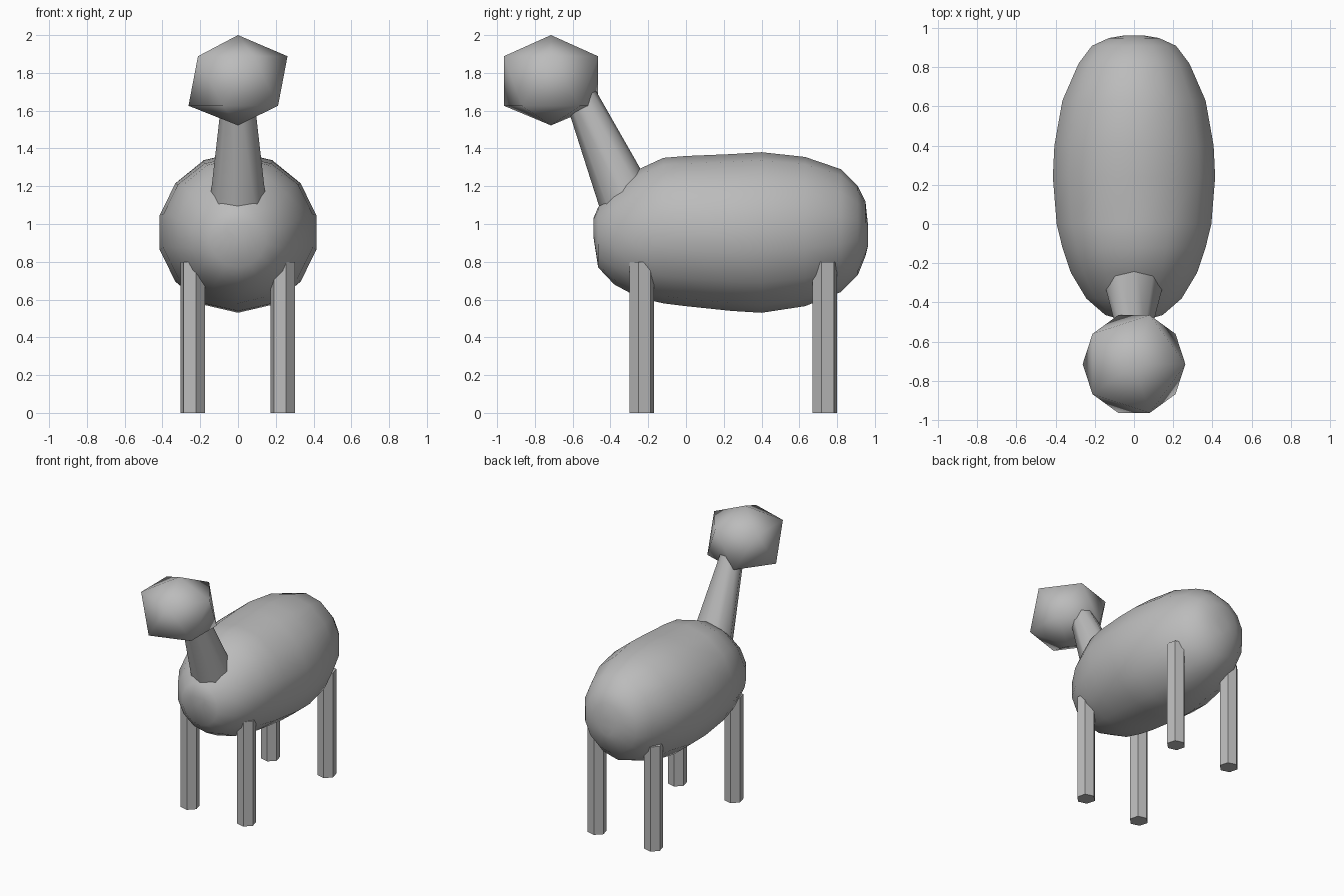
import bpy
import bmesh
import math
from mathutils import Vector, Quaternion

if "Cube" in bpy.data.objects:
    bpy.data.objects.remove(bpy.data.objects["Cube"], do_unlink=True)

grey = bpy.data.materials.new("plain grey")
grey.use_nodes = True
grey.diffuse_color = (0.5, 0.5, 0.5, 1)
grey.node_tree.nodes["Principled BSDF"].inputs["Base Color"].default_value = (0.5, 0.5, 0.5, 1)


def finish(name, angle):
    ob = bpy.context.object
    ob.name = name
    ob.data.materials.append(grey)
    bpy.ops.object.shade_smooth_by_angle(angle=math.radians(angle))


def tube(name, start, end, r1, r2, sides, roll=0):
    """Straight tapered limb between two points."""
    start, end = Vector(start), Vector(end)
    axis = end - start
    turn = axis.to_track_quat('Z', 'Y') @ Quaternion((0, 0, 1), math.radians(roll))
    bpy.ops.mesh.primitive_cone_add(
        vertices=sides, radius1=r1, radius2=r2, depth=axis.length,
        location=(start + end) / 2, rotation=turn.to_euler())
    finish(name, 50)


def loft(name, stations, sides):
    """Closed skin over elliptical rings, each given as y, half width, bottom, top."""
    bm = bmesh.new()
    rings = []
    for y, half, low, high in stations:
        angles = [math.tau * i / sides for i in range(sides)]
        rings.append([bm.verts.new((half * math.sin(a), y,
                                    (low + high) / 2 + (high - low) / 2 * math.cos(a)))
                      for a in angles])
    for a, b in zip(rings, rings[1:]):
        for i in range(sides):
            j = (i + 1) % sides
            bm.faces.new((a[i], a[j], b[j], b[i]))
    bm.faces.new(rings[0])
    bm.faces.new(rings[-1])
    bmesh.ops.recalc_face_normals(bm, faces=bm.faces)
    mesh = bpy.data.meshes.new(name)
    bm.to_mesh(mesh)
    bm.free()
    ob = bpy.data.objects.new(name, mesh)
    bpy.context.collection.objects.link(ob)
    bpy.ops.object.select_all(action='DESELECT')
    ob.select_set(True)
    bpy.context.view_layer.objects.active = ob
    finish(name, 70)


# Long blunt-ended body
loft("body", [
    (-0.49, 0.06, 0.93, 1.03),
    (-0.465, 0.15, 0.77, 1.09),
    (-0.38, 0.25, 0.68, 1.18),
    (-0.25, 0.33, 0.61, 1.29),
    (-0.12, 0.375, 0.58, 1.35),
    (0.0, 0.405, 0.565, 1.36),
    (0.24, 0.425, 0.54, 1.37),
    (0.40, 0.417, 0.53, 1.38),
    (0.63, 0.375, 0.565, 1.355),
    (0.82, 0.29, 0.64, 1.29),
    (0.91, 0.22, 0.73, 1.20),
    (0.95, 0.13, 0.83, 1.12),
    (0.963, 0.05, 0.88, 1.0),
], 14)

# Angular head with slightly flattened poles
bpy.ops.mesh.primitive_ico_sphere_add(subdivisions=1, radius=0.293, location=(0, -0.715, 1.757))
for v in bpy.context.object.data.vertices:
    if abs(v.co.z) > 0.2:
        v.co.z = 0.243 if v.co.z > 0 else -0.235
finish("head", 60)

# Tapered neck leaning forward
tube("neck", (0, -0.246, 0.967), (0, -0.583, 1.735), 0.166, 0.078, 8)

# Four straight legs
for side, x in (("left", 0.237), ("right", -0.24)):
    for place, y in (("front", -0.235), ("back", 0.735)):
        tube(f"{place}_{side}_leg", (x, y, 0), (x, y, 0.8), 0.067, 0.067, 6, 15)
